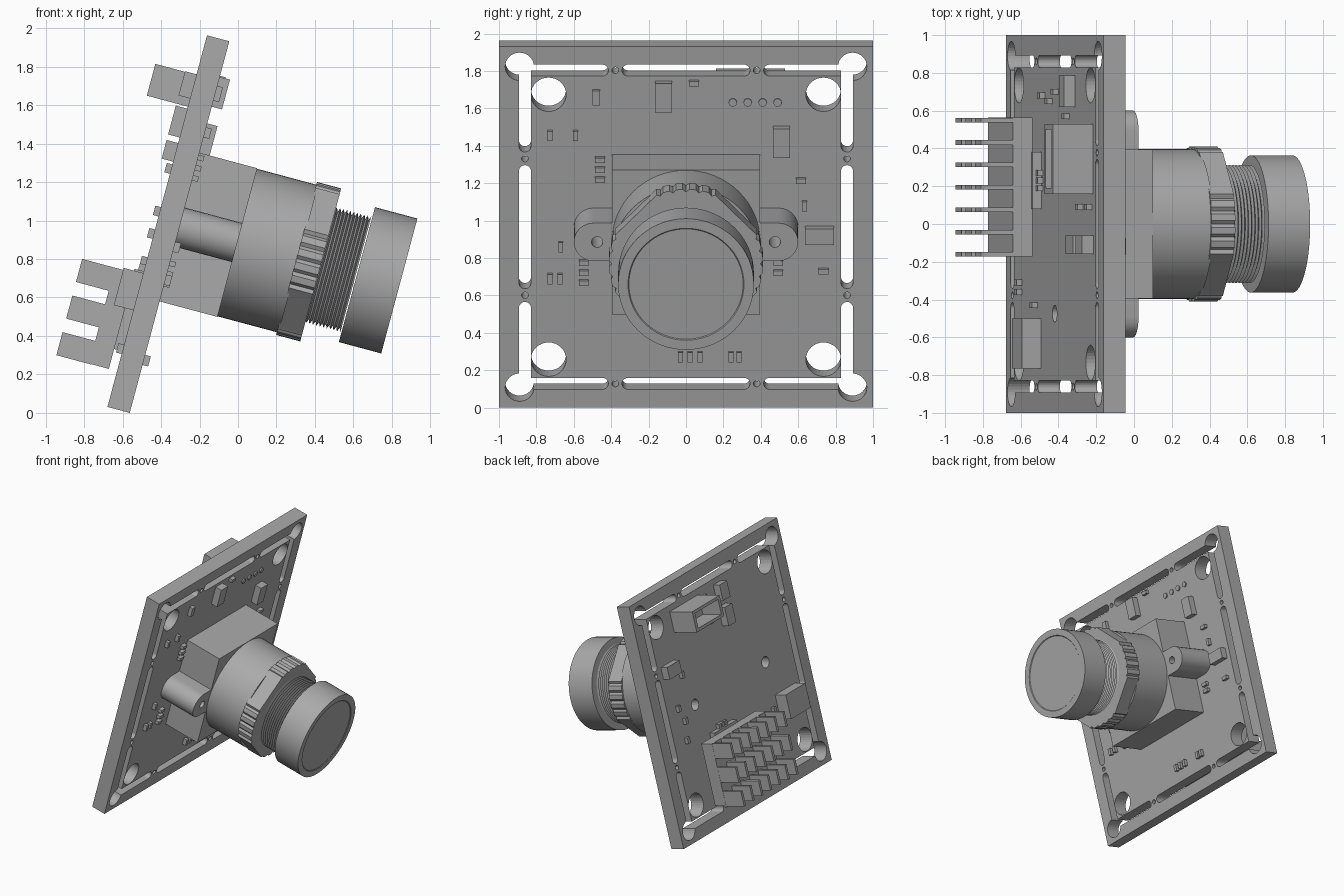
import bpy, bmesh, math
from mathutils import Matrix

if "Cube" in bpy.data.objects:
    bpy.data.objects.remove(bpy.data.objects["Cube"], do_unlink=True)

# One grey material for the whole camera module
grey = bpy.data.materials.new("plain grey")
grey.use_nodes = True
colour = (0.4, 0.4, 0.4, 1)
grey.diffuse_color = colour
grey.node_tree.nodes["Principled BSDF"].inputs["Base Color"].default_value = colour

# The module leans: local x points out of the lens, local z runs up the board
LEAN = Matrix.Translation((-0.362, 0, 0.9815)) @ Matrix.Rotation(math.radians(15), 4, "Y")
FRONT, BACK = 0.06, -0.06
parts = []


def finish(name, bm, helper=False):
    bmesh.ops.recalc_face_normals(bm, faces=bm.faces)
    mesh = bpy.data.meshes.new(name)
    bm.to_mesh(mesh)
    bm.free()
    mesh.materials.append(grey)
    obj = bpy.data.objects.new(name, mesh)
    bpy.context.collection.objects.link(obj)
    obj.matrix_world = LEAN
    if helper:
        obj.hide_render = True
        obj.hide_set(True)
    else:
        parts.append(obj)
    return obj


def prism(name, outlines, a0, a1, helper=False):
    """Extrude (y, z) outlines from depth a0 to a1."""
    bm = bmesh.new()
    for pts in outlines:
        low = [bm.verts.new((a0, y, z)) for y, z in pts]
        high = [bm.verts.new((a1, y, z)) for y, z in pts]
        bm.faces.new(low)
        bm.faces.new(high)
        for i in range(len(pts)):
            j = (i + 1) % len(pts)
            bm.faces.new((low[i], low[j], high[j], high[i]))
    return finish(name, bm, helper)


def lathe(name, profile, n=64):
    """Spin (depth, radius) points about the lens axis and cap both ends."""
    bm = bmesh.new()
    rings = []
    for a, r in profile:
        rings.append([bm.verts.new((a, y, z)) for y, z in circle(0, 0, r, n)])
    for p, q in zip(rings, rings[1:]):
        for i in range(n):
            j = (i + 1) % n
            bm.faces.new((p[i], p[j], q[j], q[i]))
    bm.faces.new(rings[0])
    bm.faces.new(rings[-1])
    return finish(name, bm)


def circle(y, z, r, n=32):
    turn = math.tau / n
    return [(y + r * math.cos(i * turn), z + r * math.sin(i * turn)) for i in range(n)]


def rect(y0, y1, z0, z1):
    return [(y0, z0), (y1, z0), (y1, z1), (y0, z1)]


def around(y, z, hw, hh):
    return rect(y - hw, y + hw, z - hh, z + hh)


def slot(c0, c1, across, r, upright=False):
    """Round-ended slot between c0 and c1."""
    pts = []
    for c, start in ((c1, -90), (c0, 90)):
        for i in range(13):
            t = math.radians(start + 15 * i)
            pts.append((c + r * math.cos(t), across + r * math.sin(t)))
    return [(z, y) for y, z in pts] if upright else pts


def cut(obj, cutter):
    mod = obj.modifiers.new("cut", "BOOLEAN")
    mod.operation, mod.solver, mod.object = "DIFFERENCE", "EXACT", cutter


# Circuit board with its slots and holes
board = prism("circuit_board", [rect(-1, 1, -1, 1)], BACK, FRONT)
sides = (-1, 1)
corners = [(s, t) for s in sides for t in sides]
level, upright = [], []
for s in sides:
    for group, e, flip in ((level, 0.867 * s, False), (upright, 0.861 * s, True)):
        group.append(slot(-0.31, 0.31, e, 0.032, flip))
        group.append(slot(0.447, 0.867, e, 0.032, flip))
        group.append(slot(-0.867, -0.447, e, 0.032, flip))
    for t in sides:
        level.append(circle(0.378 * t, 0.867 * s, 0.018, 16))
        upright.append(circle(0.861 * s, 0.378 * t, 0.018, 16))
    level.append(circle(0.475 * s, 0, 0.045))
level += [circle(0.735 * s, 0.733 * t, 0.094) for s, t in corners]
corner_holes = [circle(0.89 * s, 0.888 * t, 0.077) for s, t in corners]
for name, shapes in (("level_cutter", level), ("upright_cutter", upright), ("corner_cutter", corner_holes)):
    cut(board, prism(name, shapes, -0.2, 0.2, True))

# Lens mount block with two screw ears
MOUNT = 0.371
prism("lens_mount", [rect(-0.395, 0.395, -0.4, 0.4)], FRONT, MOUNT)
ear_cutter = prism("ear_cutter", [circle(0.475 * s, 0, 0.03) for s in sides], 0, 0.5, True)
for s, name in zip(sides, ("right_ear", "left_ear")):
    lo, hi = sorted((0.3 * s, 0.495 * s))
    cut(prism(name, [slot(lo, hi, 0, 0.105)], FRONT, MOUNT), ear_cutter)

# Lens barrel, threaded neck and cap
lathe("lens_barrel", [(MOUNT, 0.397), (0.7, 0.397)])
thread = [(0.8, 0.29)]
for i in range(11):
    a = 0.815 + 0.0185 * i
    thread += [(a, 0.29), (a + 0.009, 0.312)]
lathe("threaded_neck", thread)
lathe("lens_cap", [(1.015, 0.363), (1.243, 0.363), (1.243, 0.31), (1.238, 0.305)])

# Locking ring: toothed at four sides, flat between them
ring = []
steps = 144
for i in range(steps):
    t = math.tau * i / steps
    off = (t % (math.pi / 2)) - math.pi / 4
    r = 0.38 / math.cos(off)
    if r > 0.405:
        r = 0.398 if i % 4 == 0 else 0.412
    ring.append((r * math.cos(t), r * math.sin(t)))
prism("locking_ring", [ring], 0.69, 0.82)

# Larger chips on the front
prism("front_chips", [around(-0.12, 0.728, 0.045, 0.08), around(0.51, 0.478, 0.045, 0.08),
                      around(0.713, -0.04, 0.077, 0.045)], FRONT, 0.115)

# Small front parts, lying flat or standing upright
flat = [(0.043, 0.8), (0.615, 0.26), (0.735, -0.24), (0.493, -0.195), (0.493, -0.25)]
flat += [(-0.46, 0.265 + 0.055 * i) for i in range(3)]
flat += [(-0.546, -0.305 + 0.055 * i) for i in range(3)]
tall = [(-0.727, 0.51), (-0.59, 0.51), (0.634, 0.12), (-0.67, -0.106), (-0.727, -0.283), (-0.674, -0.283)]
tall += [(y, -0.715) for y in (-0.03, 0.021, 0.075, 0.24, 0.283)]
small = [around(y, z, 0.026, 0.014) for y, z in flat]
small += [around(y, z, 0.013, 0.027) for y, z in tall]
small.append(around(-0.48, 0.72, 0.02, 0.04))
prism("front_small_parts", small, FRONT, 0.09)
prism("solder_pins", [circle(0.25 + 0.08 * i, 0.69, 0.022, 16) for i in range(4)], FRONT, 0.07)

# Open socket high on the back
socket = prism("back_socket", [rect(0.16, 0.53, 0.616, 0.787)], -0.281, BACK)
cut(socket, prism("socket_cutter", [rect(0.19, 0.5, 0.64, 0.763)], -0.4, -0.1, True))

# Chips and small parts on the back
prism("back_chips", [rect(-0.16, -0.06, 0.66, 0.79), rect(-0.16, -0.06, 0.45, 0.605),
                     rect(0.62, 0.785, 0.32, 0.42)], -0.122, BACK)
prism("back_large_chip", [rect(-0.765, -0.5, -0.48, -0.28)], -0.165, BACK)
spots = [(0.68, -0.22), (0.65, -0.07), (0.7, 0.05), (0.57, 0.28), (-0.31, -0.69), (-0.36, -0.69),
         (-0.43, -0.38), (0.09, 0.55), (0.09, 0.74)]
spots += [(0.19 + 0.04 * i, -0.26) for i in range(3)]
prism("back_small_parts", [around(y, z, 0.015, 0.025) for y, z in spots], -0.09, BACK)

# Pin header: a base with seven thin columns of three prongs
prism("header_base", [rect(-0.173, 0.563, -0.807, -0.291)], -0.21, -0.104)
prism("header_foot", [rect(0.08, 0.38, -0.7, -0.27)], -0.11, BACK)
prongs = [around(0.55 - 0.1185 * i, -0.353 - 0.197 * k, 0.012, 0.062) for i in range(7) for k in range(3)]
prism("header_prongs", prongs, -0.386, -0.2)

# Smooth the round parts and keep the edges sharp
bpy.ops.object.select_all(action="DESELECT")
for obj in parts:
    obj.select_set(True)
bpy.context.view_layer.objects.active = board
bpy.ops.object.shade_smooth_by_angle(angle=math.radians(30))
